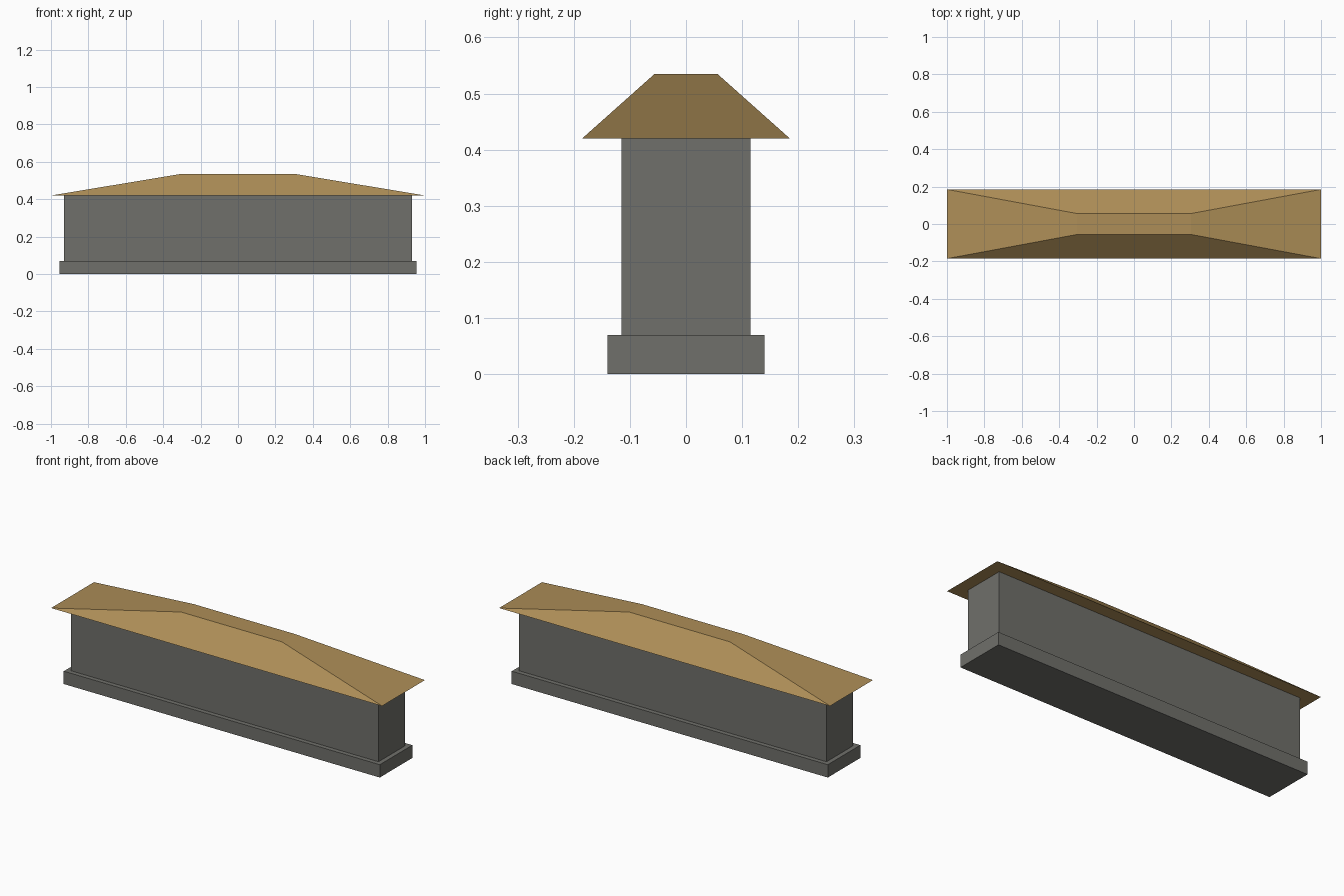
import bpy

if "Cube" in bpy.data.objects:
    bpy.data.objects.remove(bpy.data.objects["Cube"])


def material(name, color):
    m = bpy.data.materials.new(name)
    m.diffuse_color = (*color, 1.0)
    m.use_nodes = True
    m.node_tree.nodes["Principled BSDF"].inputs["Base Color"].default_value = m.diffuse_color
    return m


def tapered_block(name, z0, z1, bottom, top, mat):
    """Closed block between two centred rectangles given as half sizes."""
    verts = [(sx * hx, sy * hy, z)
             for (hx, hy), z in ((bottom, z0), (top, z1))
             for sx, sy in ((-1, -1), (1, -1), (1, 1), (-1, 1))]
    faces = [(3, 2, 1, 0), (4, 5, 6, 7)]
    faces += [(i, (i + 1) % 4, (i + 1) % 4 + 4, i + 4) for i in range(4)]
    mesh = bpy.data.meshes.new(name)
    mesh.from_pydata(verts, [], faces)
    mesh.materials.append(mat)
    obj = bpy.data.objects.new(name, mesh)
    bpy.context.collection.objects.link(obj)
    return obj


stone = material("grey stone", (0.16, 0.16, 0.145))
tile = material("ochre roof", (0.42, 0.27, 0.095))

# Footing, wall and hipped cap
tapered_block("wall_footing", 0.0, 0.07, (0.955, 0.14), (0.955, 0.14), stone)
tapered_block("wall_body", 0.07, 0.42, (0.93, 0.115), (0.93, 0.115), stone)
tapered_block("roof_cap", 0.42, 0.535, (1.0, 0.185), (0.305, 0.056), tile)
